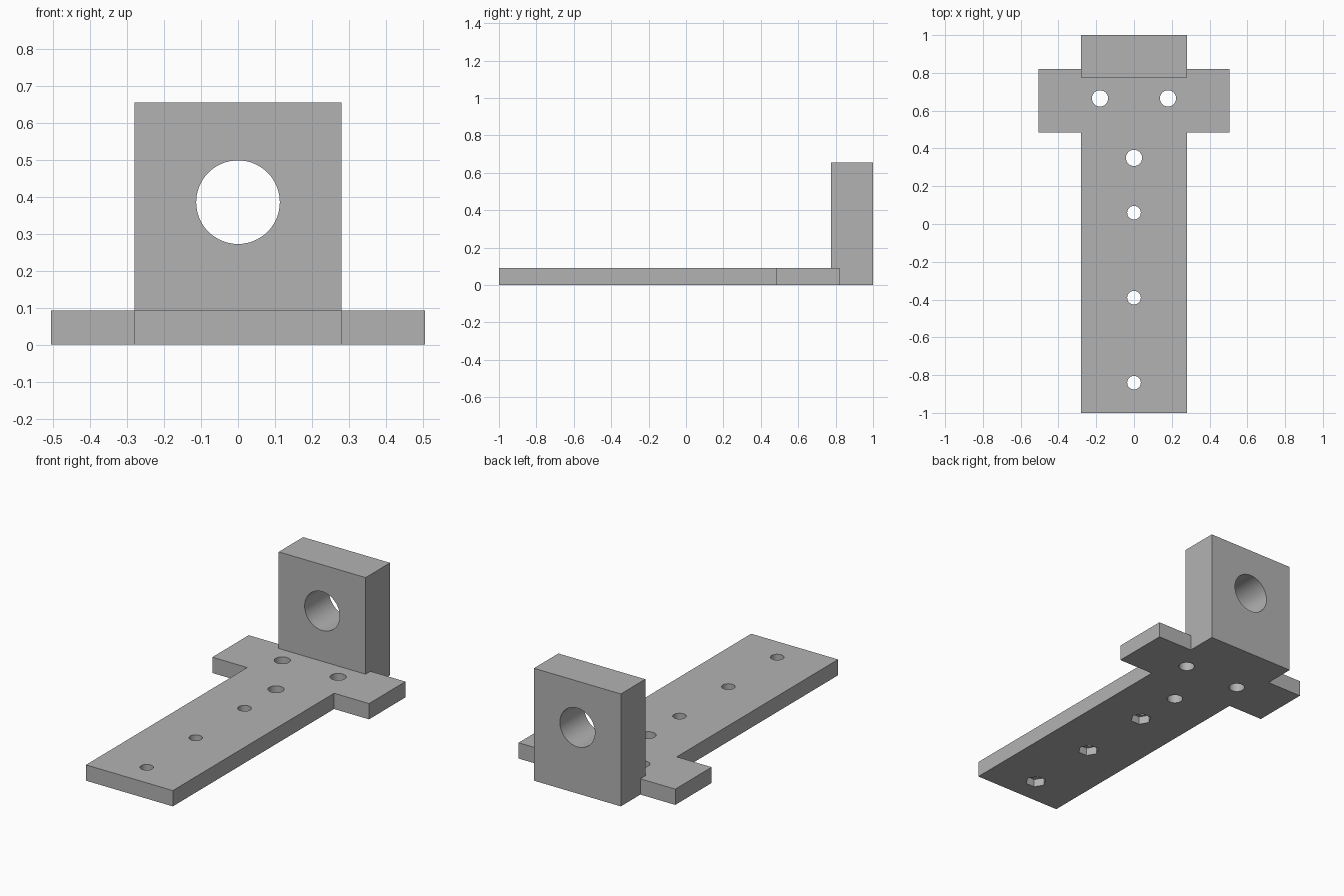
import bpy
import bmesh
from math import pi
from mathutils import Matrix

default_cube = bpy.data.objects.get("Cube")
if default_cube:
    bpy.data.objects.remove(default_cube, do_unlink=True)

# Single plain grey
grey = bpy.data.materials.new("plain grey")
grey.use_nodes = True
colour = (0.45, 0.45, 0.45, 1)
grey.diffuse_color = colour
grey.node_tree.nodes["Principled BSDF"].inputs["Base Color"].default_value = colour

THICK = 0.092            # plate thickness
HALF = 0.28              # half width of bar and block
ARM = 0.505              # half width of crosspiece
BLOCK_FRONT, BACK = 0.775, 1.0
HEIGHT = 0.655


def make_object(name, bm):
    bmesh.ops.recalc_face_normals(bm, faces=bm.faces[:])
    mesh = bpy.data.meshes.new(name)
    bm.to_mesh(mesh)
    bm.free()
    mesh.materials.append(grey)
    obj = bpy.data.objects.new(name, mesh)
    bpy.context.collection.objects.link(obj)
    return obj


def prism(name, outline, height):
    bm = bmesh.new()
    base = bm.faces.new([bm.verts.new((x, y, 0)) for x, y in outline])
    top = bmesh.ops.extrude_face_region(bm, geom=[base])["geom"]
    verts = [v for v in top if isinstance(v, bmesh.types.BMVert)]
    bmesh.ops.translate(bm, vec=(0, 0, height), verts=verts)
    return make_object(name, bm)


def cylinder(name, centre, radius, depth, sides, turn=None):
    bm = bmesh.new()
    matrix = Matrix.Translation(centre) @ (turn or Matrix())
    bmesh.ops.create_cone(bm, cap_ends=True, segments=sides, radius1=radius,
                          radius2=radius, depth=depth, matrix=matrix)
    return make_object(name, bm)


def combine(target, tool, operation):
    tool.hide_render = True
    mod = target.modifiers.new(operation.lower(), "BOOLEAN")
    mod.operation = operation
    mod.solver = "EXACT"
    mod.object = tool
    bpy.ops.object.select_all(action="DESELECT")
    bpy.context.view_layer.objects.active = target
    target.select_set(True)
    bpy.ops.object.modifier_apply(modifier=mod.name)
    bpy.data.objects.remove(tool, do_unlink=True)


# Cross-shaped base plate, drawn as half an outline and mirrored
half = [(HALF, -1), (HALF, 0.485), (ARM, 0.485),
        (ARM, 0.82), (HALF, 0.82), (HALF, BACK)]
bracket = prism("mounting_bracket", half + [(-x, y) for x, y in reversed(half)], THICK)

# Upright block at the back
block = prism("upright_block", [(-HALF, BLOCK_FRONT), (HALF, BLOCK_FRONT),
                                (HALF, BACK), (-HALF, BACK)], HEIGHT)
combine(bracket, block, "UNION")

# Large bore through the block
bore = cylinder("bore_cutter", (0, 0.9, 0.385), 0.113, 1, 64,
                Matrix.Rotation(pi / 2, 4, "X"))
combine(bracket, bore, "DIFFERENCE")

# Plain screw holes near the crosspiece
for x, y in [(-0.18, 0.665), (0.18, 0.665), (0, 0.35)]:
    combine(bracket, cylinder("screw_cutter", (x, y, THICK / 2), 0.043, 0.3, 32),
            "DIFFERENCE")

# Bolt holes along the bar, each with a hexagonal nut pocket underneath
for y in (0.06, -0.39, -0.84):
    combine(bracket, cylinder("bolt_cutter", (0, y, THICK / 2), 0.036, 0.3, 32),
            "DIFFERENCE")
    pocket = cylinder("nut_cutter", (0, y, 0), 0.057, THICK, 6,
                      Matrix.Rotation(pi / 2, 4, "Z"))
    combine(bracket, pocket, "DIFFERENCE")

bpy.ops.object.select_all(action="DESELECT")
bracket.select_set(True)
bpy.context.view_layer.objects.active = bracket
bpy.ops.object.shade_smooth_by_angle(angle=pi / 6)
